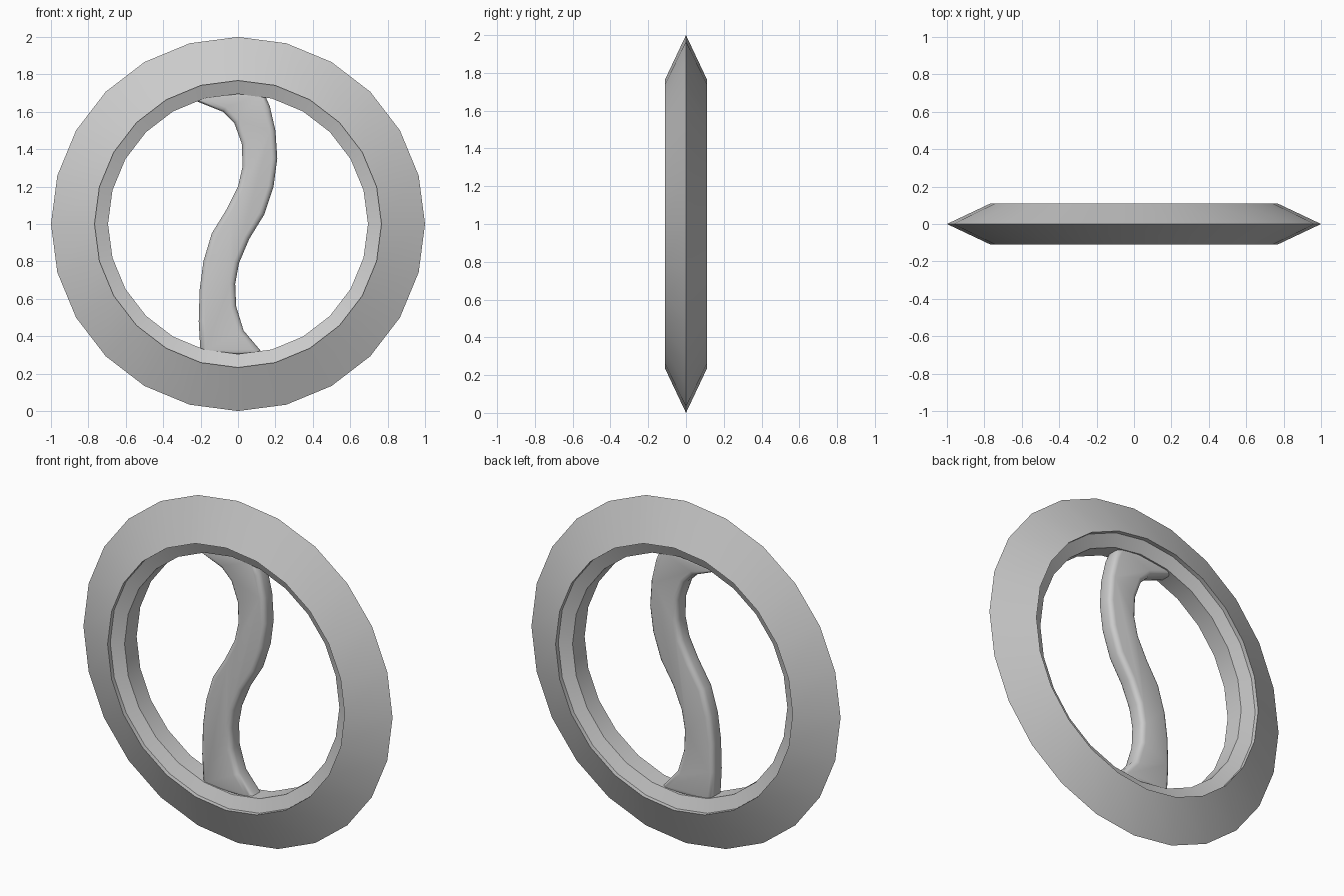
import bpy
import bmesh
from math import sin, cos, tau, radians

cube = bpy.data.objects.get("Cube")
if cube:
    bpy.data.objects.remove(cube, do_unlink=True)

# Single grey material
grey = bpy.data.materials.new("light_grey")
grey.use_nodes = True
colour = (0.6, 0.6, 0.6, 1)
grey.diffuse_color = colour
grey.node_tree.nodes["Principled BSDF"].inputs["Base Color"].default_value = colour


def make_object(name, bm):
    bmesh.ops.recalc_face_normals(bm, faces=bm.faces)
    mesh = bpy.data.meshes.new(name)
    bm.to_mesh(mesh)
    bm.free()
    mesh.materials.append(grey)
    obj = bpy.data.objects.new(name, mesh)
    bpy.context.collection.objects.link(obj)
    bpy.ops.object.select_all(action='DESELECT')
    obj.select_set(True)
    bpy.context.view_layer.objects.active = obj
    bpy.ops.object.shade_smooth_by_angle(angle=radians(32))
    return obj


# Ring: wedge-shaped section with a stepped inner lip, turned about the y axis
SIDES = 24
front = [(0.767, -0.11), (0.767, -0.085), (0.695, -0.056)]
section = [(1, 0)] + front + [(r, -y) for r, y in reversed(front)]
bm = bmesh.new()
loops = []
for i in range(SIDES):
    a = tau * i / SIDES
    loops.append([bm.verts.new((r * sin(a), y, 1 + r * cos(a))) for r, y in section])
for i, here in enumerate(loops):
    after = loops[(i + 1) % SIDES]
    for j in range(len(section)):
        k = (j + 1) % len(section)
        bm.faces.new((here[j], here[k], after[k], after[j]))
make_object("outer_ring", bm)

# Curved centre bar: S-shaped outline with rounded front and back rims
left_side = [(-0.28, 1.68), (-0.08, 1.60), (-0.02, 1.54), (0.02, 1.43),
             (0.025, 1.31), (0, 1.2), (-0.06, 1.08), (-0.14, 0.95),
             (-0.185, 0.8), (-0.205, 0.65), (-0.21, 0.48), (-0.2, 0.3)]
right_side = [(0.14, 0.3), (0.03, 0.43), (-0.01, 0.56), (-0.015, 0.68),
              (0.005, 0.79), (0.06, 0.92), (0.14, 1.05), (0.19, 1.2),
              (0.21, 1.35), (0.2, 1.5), (0.17, 1.63), (0.13, 1.72)]
HALF = 0.05
bm = bmesh.new()
face = bm.faces.new([bm.verts.new((x, -HALF, z)) for x, z in left_side + right_side])
result = bmesh.ops.extrude_face_region(bm, geom=[face], use_keep_orig=True)
moved = [v for v in result["geom"] if isinstance(v, bmesh.types.BMVert)]
bmesh.ops.translate(bm, verts=moved, vec=(0, 2 * HALF, 0))
rims = [e for e in bm.edges if abs(e.verts[0].co.y - e.verts[1].co.y) < HALF]
bmesh.ops.bevel(bm, geom=rims, offset=0.028, offset_type='OFFSET', segments=3,
                profile=0.5, affect='EDGES', clamp_overlap=False)
make_object("curved_centre_bar", bm)
